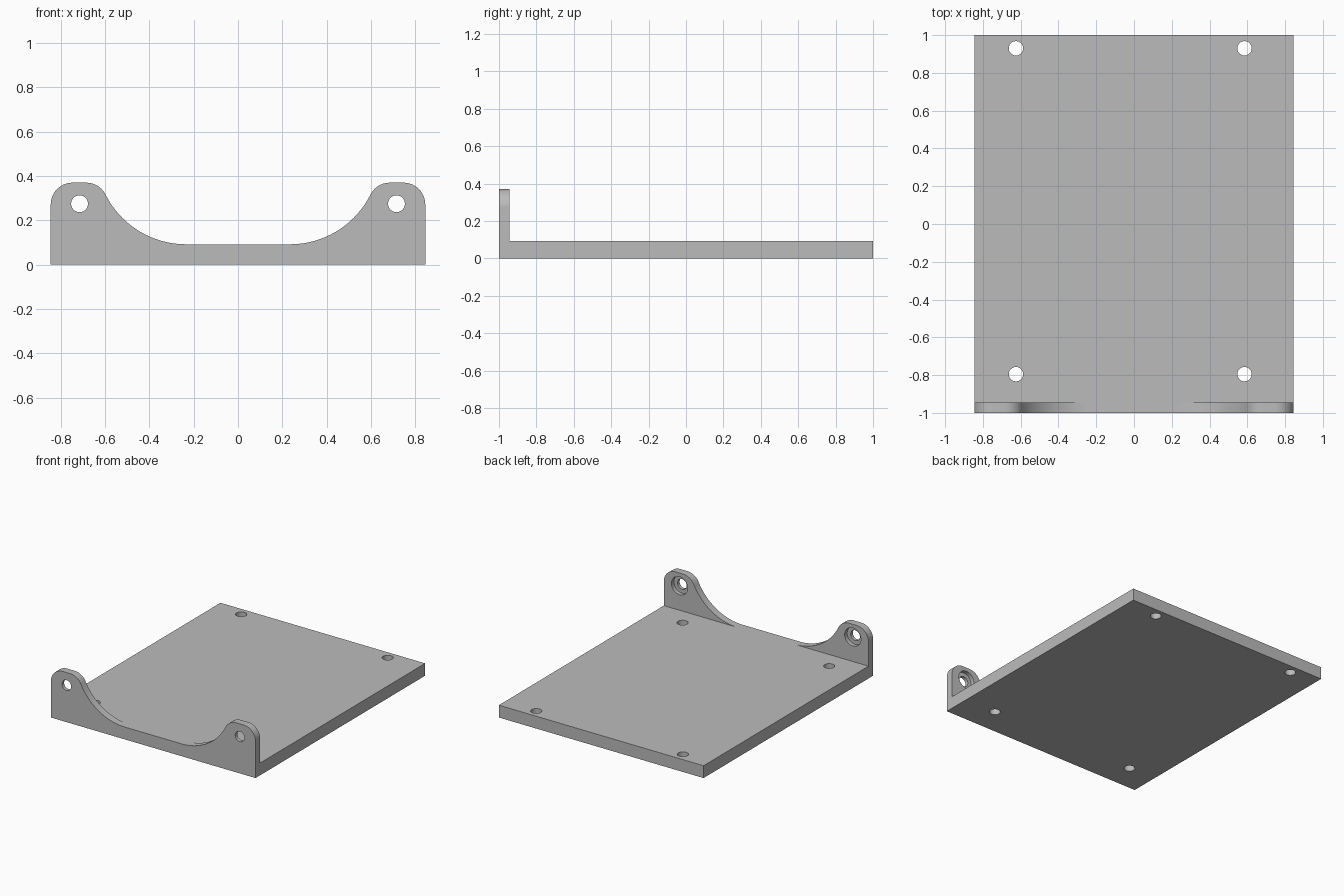
import bpy
import math
from mathutils import Vector

if "Cube" in bpy.data.objects:
    bpy.data.objects.remove(bpy.data.objects["Cube"], do_unlink=True)

HALF_W, PLATE_T, LUG_T, TOP = 0.845, 0.092, 0.055, 0.37
LUG_BACK = -1 + LUG_T

grey = bpy.data.materials.new("plain grey")
grey.use_nodes = True
grey.diffuse_color = (0.5, 0.5, 0.5, 1)
grey.node_tree.nodes["Principled BSDF"].inputs["Base Color"].default_value = (0.5, 0.5, 0.5, 1)


def prism(name, outline, y0, y1):
    """Solid made from an x-z outline swept along y."""
    n = len(outline)
    verts = [(x, y0, z) for x, z in outline] + [(x, y1, z) for x, z in outline]
    faces = [tuple(range(n)), tuple(reversed(range(n, 2 * n)))]
    faces += [(i, i + n, (i + 1) % n + n, (i + 1) % n) for i in range(n)]
    mesh = bpy.data.meshes.new(name)
    mesh.from_pydata(verts, [], faces)
    mesh.materials.append(grey)
    obj = bpy.data.objects.new(name, mesh)
    bpy.context.collection.objects.link(obj)
    return obj


def arc(cx, cz, r, a0, a1, steps):
    angles = [a0 + (a1 - a0) * i / steps for i in range(steps + 1)]
    return [(cx + r * math.cos(a), cz + r * math.sin(a)) for a in angles]


def combine(target, tool, operation):
    mod = target.modifiers.new(operation.lower(), 'BOOLEAN')
    mod.operation, mod.object, mod.solver = operation, tool, 'EXACT'
    bpy.context.view_layer.objects.active = target
    bpy.ops.object.modifier_apply(modifier=mod.name)
    bpy.data.objects.remove(tool, do_unlink=True)


def drill(target, centre, radius, depth, along_y=False):
    rot = (math.pi / 2, 0, 0) if along_y else (0, 0, 0)
    bpy.ops.mesh.primitive_cylinder_add(vertices=48, radius=radius, depth=depth,
                                        location=centre, rotation=rot)
    cutter = bpy.context.object
    cutter.name = "hole_cutter"
    cutter.hide_render = True
    cutter.data.materials.append(grey)
    combine(target, cutter, 'DIFFERENCE')


# Front flange: rounded lugs flowing through a tangent fillet into the plate
r = 0.098
lug = Vector((0.685, TOP - r))
flat_x, R = 0.235, 0.405
hollow = Vector((flat_x, PLATE_T + R))
d = hollow - lug
join = math.atan2(d.y, d.x)
half = [(HALF_W, 0)]
half += arc(HALF_W - r, TOP - r, r, 0, math.pi / 2, 14)
half += arc(lug.x, lug.y, r, math.pi / 2, join, 10)
half += arc(hollow.x, hollow.y, R, join - math.pi, -math.pi / 2, 24)[1:]
outline = half + [(-x, z) for x, z in reversed(half)]
bracket = prism("mounting_bracket", outline, -1, LUG_BACK)

# Base plate
plate = prism("base_plate", [(HALF_W, 0), (HALF_W, PLATE_T),
                             (-HALF_W, PLATE_T), (-HALF_W, 0)], LUG_BACK, 1)
combine(bracket, plate, 'UNION')

# Screw holes through the plate
for x in (-0.625, 0.585):
    for y in (-0.795, 0.93):
        drill(bracket, (x, y, PLATE_T / 2), 0.038, 0.3)

# Lug holes, counterbored from the back
for x in (-0.715, 0.715):
    drill(bracket, (x, -1 + LUG_T / 2, 0.275), 0.038, 0.2, True)
    drill(bracket, (x, LUG_BACK, 0.275), 0.067, 0.06, True)

# Smooth the curves, keep edges sharp and flats flat
bpy.ops.object.select_all(action='DESELECT')
bracket.select_set(True)
bpy.context.view_layer.objects.active = bracket
bpy.ops.object.mode_set(mode='EDIT')
bpy.ops.mesh.select_all(action='SELECT')
bpy.ops.mesh.normals_make_consistent(inside=False)
bpy.ops.object.mode_set(mode='OBJECT')
bpy.ops.object.shade_smooth_by_angle(angle=math.radians(30))
weighted = bracket.modifiers.new("flat_faces", 'WEIGHTED_NORMAL')
weighted.keep_sharp = True
